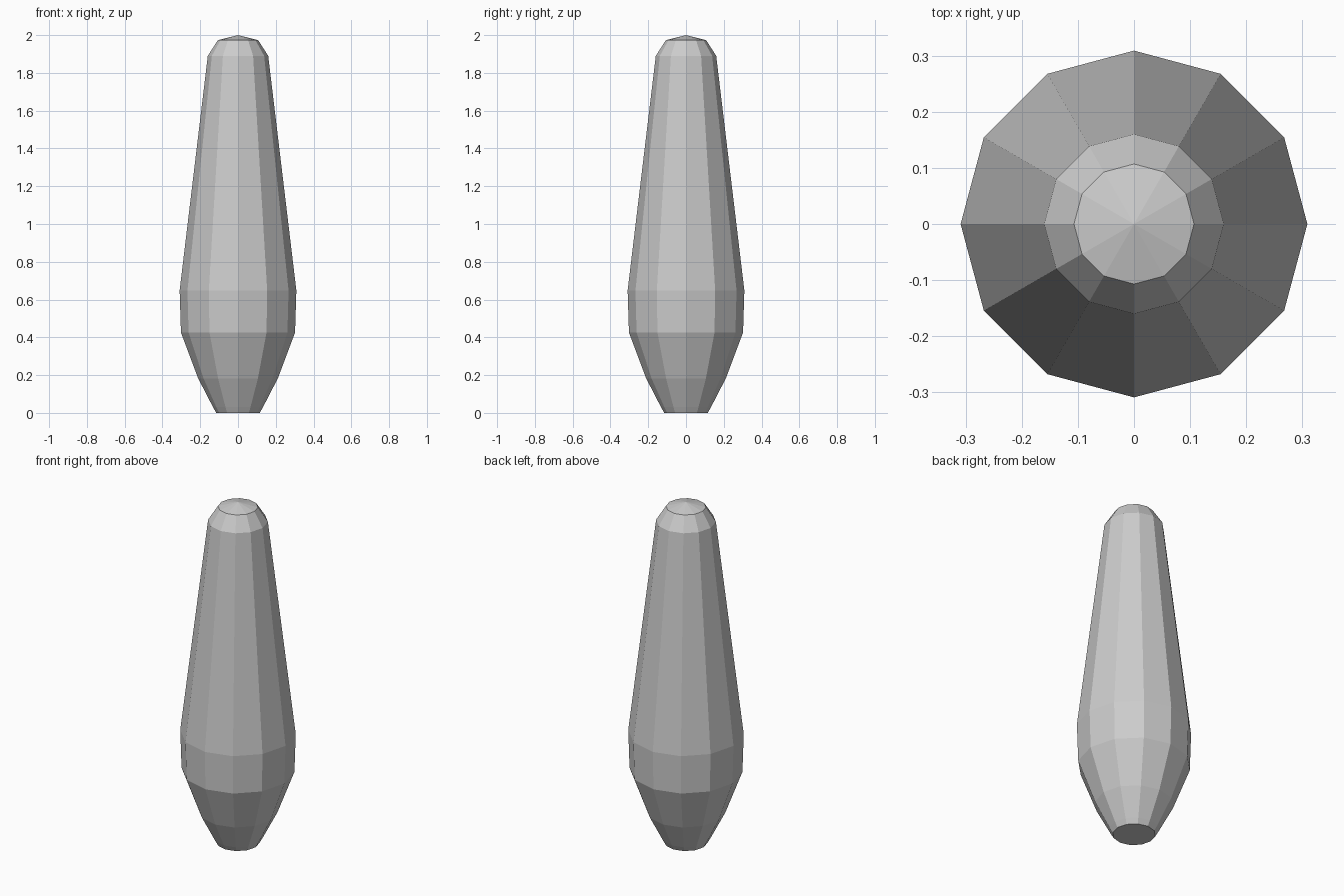
import bpy, bmesh
from math import cos, sin, tau

if "Cube" in bpy.data.objects:
    bpy.data.objects.remove(bpy.data.objects["Cube"])

SIDES = 12
# radius, height of each ring from the foot to the shoulder of the tip
PROFILE = [(0.115, 0.0), (0.132, 0.03), (0.211, 0.183), (0.302, 0.425),
           (0.309, 0.648), (0.16, 1.89), (0.107, 1.973)]
TIP_Z = 2.0

bm = bmesh.new()

# Rings of the tapered body
rings = [[bm.verts.new((r * cos(tau * i / SIDES), r * sin(tau * i / SIDES), z))
          for i in range(SIDES)] for r, z in PROFILE]

# Side facets
for low, high in zip(rings, rings[1:]):
    for i in range(SIDES):
        j = (i + 1) % SIDES
        bm.faces.new((low[i], low[j], high[j], high[i]))

# Flat foot and shallow pointed tip
bm.faces.new(rings[0][::-1])
tip = bm.verts.new((0, 0, TIP_Z))
for i in range(SIDES):
    bm.faces.new((rings[-1][i], rings[-1][(i + 1) % SIDES], tip))

mesh = bpy.data.meshes.new("tapered_body")
bm.to_mesh(mesh)
bm.free()
body = bpy.data.objects.new("tapered_body", mesh)
bpy.context.collection.objects.link(body)
